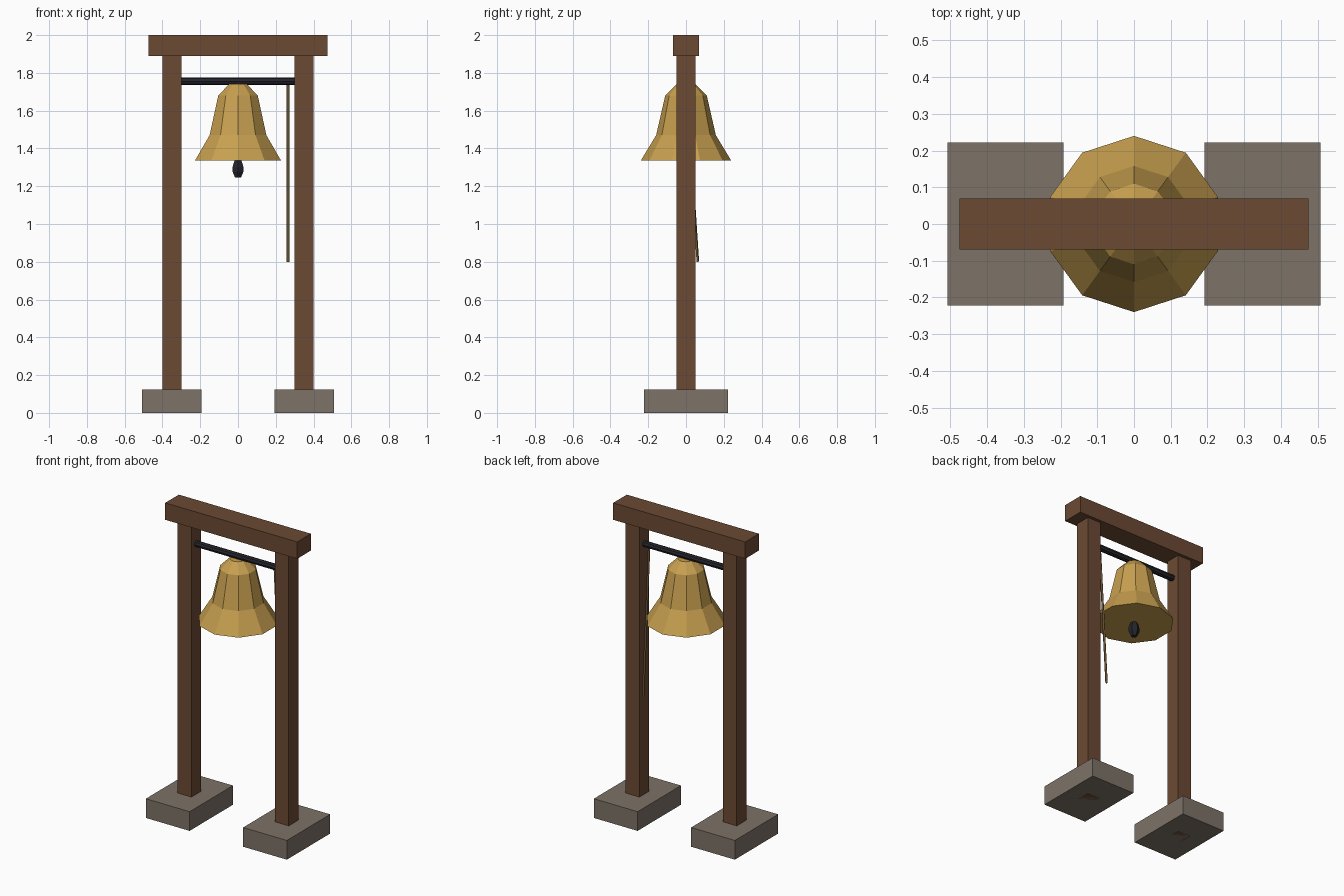
import bpy, bmesh, math
from mathutils import Vector

if "Cube" in bpy.data.objects:
    bpy.data.objects.remove(bpy.data.objects["Cube"])


def material(name, hex_code):
    m = bpy.data.materials.new(name)
    lin = []
    for i in (0, 2, 4):
        c = int(hex_code[i:i + 2], 16) / 255
        lin.append(c / 12.92 if c <= 0.04045 else ((c + 0.055) / 1.055) ** 2.4)
    m.diffuse_color = (*lin, 1)
    m.use_nodes = True
    m.node_tree.nodes["Principled BSDF"].inputs["Base Color"].default_value = m.diffuse_color
    return m


WOOD = material("brown wood", "6B4A33")
STONE = material("grey stone", "7D7367")
GOLD = material("gold bronze", "C8A050")
IRON = material("dark iron", "24242C")
ROPE = material("tan rope", "80653F")


def finish(name, bm, mat):
    bmesh.ops.recalc_face_normals(bm, faces=bm.faces)
    mesh = bpy.data.meshes.new(name)
    bm.to_mesh(mesh)
    bm.free()
    mesh.materials.append(mat)
    obj = bpy.data.objects.new(name, mesh)
    bpy.context.collection.objects.link(obj)
    return obj


def box(name, center, size, mat):
    bm = bmesh.new()
    bmesh.ops.create_cube(bm, size=1)
    for v in bm.verts:
        v.co = Vector(a * s + c for a, s, c in zip(v.co, size, center))
    return finish(name, bm, mat)


def turned(name, profile, sides, mat):
    """Closed faceted solid from (radius, height) rings, one corner facing +y."""
    bm = bmesh.new()
    rings = []
    for r, z in profile:
        angles = [math.pi / 2 + math.tau * i / sides for i in range(sides)]
        rings.append([bm.verts.new((r * math.cos(a), r * math.sin(a), z)) for a in angles])
    for lo, hi in zip(rings, rings[1:]):
        for i in range(sides):
            j = (i + 1) % sides
            bm.faces.new((lo[i], lo[j], hi[j], hi[i]))
    bm.faces.new(rings[0])
    bm.faces.new(rings[-1])
    return finish(name, bm, mat)


def rod(name, start, end, radius, sides, mat):
    start, end = Vector(start), Vector(end)
    axis = end - start
    obj = turned(name, [(radius, 0), (radius, axis.length)], sides, mat)
    obj.rotation_euler = axis.to_track_quat('Z', 'Y').to_euler()
    obj.location = start
    return obj


# Timber frame on stone footings
for side, s in (("left", -1), ("right", 1)):
    box(side + "_footing", (s * 0.35, 0, 0.0625), (0.315, 0.445, 0.125), STONE)
    box(side + "_post", (s * 0.35, 0, 0.95), (0.10, 0.10, 1.90), WOOD)
box("top_beam", (0, 0, 1.945), (0.95, 0.14, 0.11), WOOD)

# Hanging bar, bell and clapper
rod("hanging_bar", (-0.31, 0, 1.755), (0.31, 0, 1.755), 0.02, 8, IRON)
turned("bell", [(0.24, 1.335), (0.158, 1.47), (0.11, 1.68), (0.05, 1.74)], 10, GOLD)
turned("clapper", [(0.018, 1.245), (0.032, 1.275), (0.034, 1.30), (0.018, 1.345)], 6, IRON)

# Pull rope leaning slightly backwards
rod("pull_rope", (0.265, 0.062, 0.80), (0.265, 0, 1.75), 0.0075, 5, ROPE)
